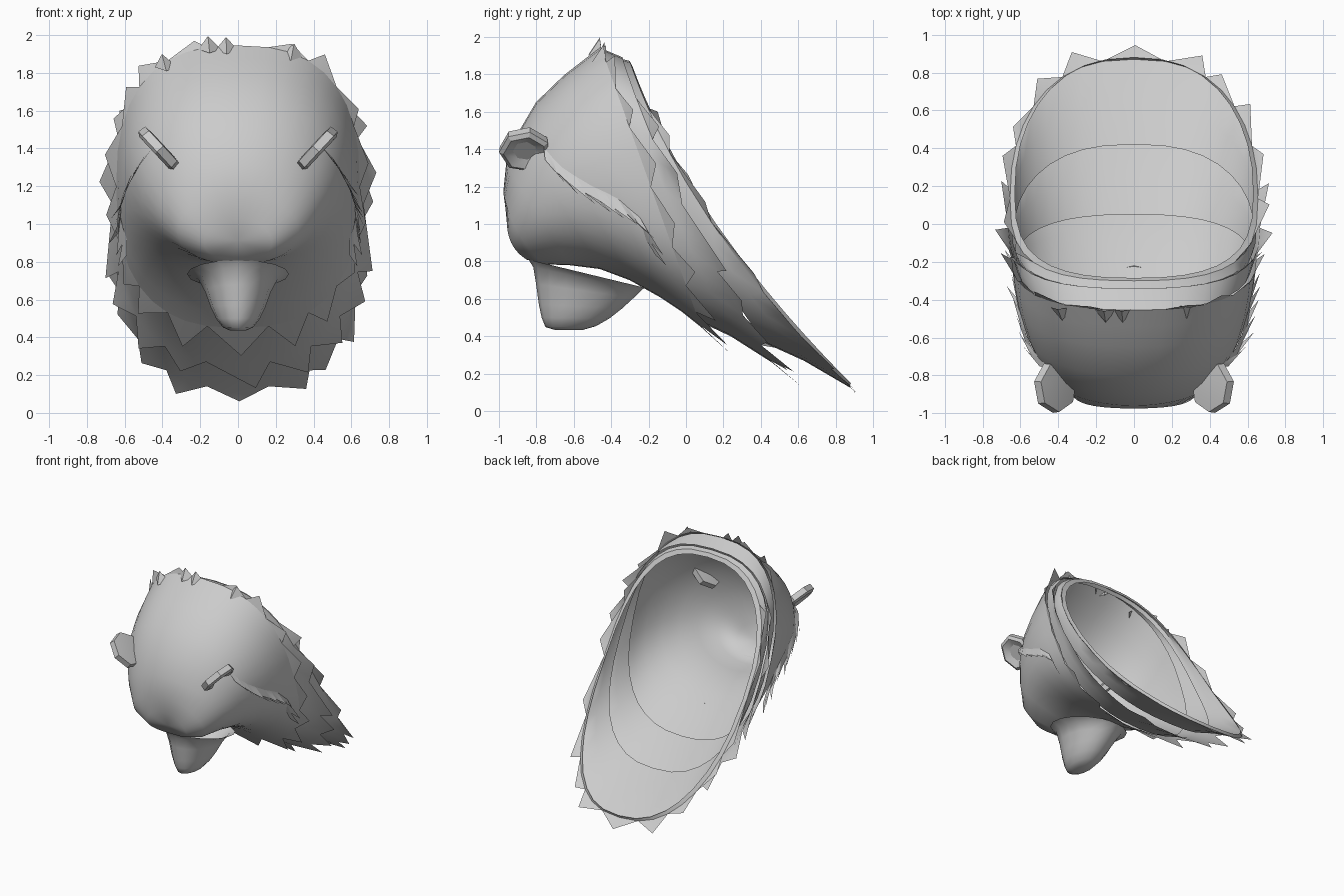
import bpy, math, random
from mathutils import Vector

if "Cube" in bpy.data.objects:
    bpy.data.objects.remove(bpy.data.objects["Cube"])

random.seed(4)
SEG = 36


def make(name, verts, faces, angle=45):
    me = bpy.data.meshes.new(name)
    me.from_pydata([tuple(v) for v in verts], [], faces)
    me.validate()
    ob = bpy.data.objects.new(name, me)
    bpy.context.collection.objects.link(ob)
    bpy.ops.object.select_all(action='DESELECT')
    ob.select_set(True)
    bpy.context.view_layer.objects.active = ob
    bpy.ops.object.shade_smooth_by_angle(angle=math.radians(angle))
    return ob


def ring(top, bot, w, e=0.8, bulge=(0, 0), seg=SEG):
    """Slanted superellipse given by its top and bottom (y, z) and half width."""
    pts = []
    for i in range(seg):
        t = 2 * math.pi * i / seg
        c, s = math.cos(t), math.sin(t)
        c = math.copysign(abs(c) ** e, c)
        s = math.copysign(abs(s) ** e, s)
        k = 1 - s * s
        y = (top[0] + bot[0]) / 2 + s * (top[0] - bot[0]) / 2 + bulge[0] * k
        z = (top[1] + bot[1]) / 2 + s * (top[1] - bot[1]) / 2 + bulge[1] * k
        pts.append(Vector((w * c, y, z)))
    return pts


def loft(rings, cap=False):
    n = len(rings[0])
    verts = [v for r in rings for v in r]
    faces = [(k * n + i, k * n + (i + 1) % n, (k + 1) * n + (i + 1) % n, (k + 1) * n + i)
             for k in range(len(rings) - 1) for i in range(n)]
    if cap:
        verts.append(sum(rings[-1], Vector()) / n)
        b = (len(rings) - 1) * n
        faces += [(b + i, b + (i + 1) % n, len(verts) - 1) for i in range(n)]
    return verts, faces


def add_spikes(verts, faces, edge, prev, start, flare, top_len, low_len, top_limit=2):
    """Fur tufts, each spanning two edge segments, on an open edge ring."""
    n = len(edge)
    cen = sum(edge, Vector()) / n
    for i in range(0, n, 2):
        m = edge[(i + 1) % n]
        flow = (m - prev[(i + 1) % n]).normalized()
        s = math.sin(2 * math.pi * (i + 1) / n)
        if s > top_limit:
            continue
        low = (1 - s) / 2
        ln = (top_len + (low_len - top_len) * low) * random.uniform(0.6, 1.15)
        rad = m - cen
        rad.y = 0
        side = (edge[(i + 2) % n] - edge[i]) * random.uniform(-0.35, 0.35)
        out = flare * (1 - 0.7 * max(0, -s)) * random.uniform(0.5, 1.2)
        verts.append(m + flow * ln + rad.normalized() * out + side)
        k = len(verts) - 1
        faces += [(start + i, start + (i + 1) % n, k),
                  (start + (i + 1) % n, start + (i + 2) % n, k)]


# head: dome and throat lofted from the back edge to the face
head = [ring((-.455, 1.945), (.08, .45), .645, .79),
        ring((-.54, 1.88), (-.02, .53), .635, .82),
        ring((-.65, 1.795), (-.14, .61), .615, .86),
        ring((-.80, 1.65), (-.30, .70), .57, .9),
        ring((-.90, 1.48), (-.46, .76), .51, .95),
        ring((-.96, 1.32), (-.62, .78), .43, 1),
        ring((-.975, 1.17), (-.76, .785), .32, 1, (-.03, -.02)),
        ring((-.955, 1.03), (-.85, .81), .18, 1, (-.03, -.02))]
v, f = loft(head, True)
add_spikes(v, f, head[0], head[1], 0, .05, .02, .19, .97)
head_ob = make("head", v, f, 60)

# two shingled mane layers behind the head, open in the middle
mane2 = [ring((-.455, 1.94), (.05, .49), .62, .8),
         ring((-.40, 1.915), (.24, .40), .645, .79, (-.03, .02)),
         ring((-.34, 1.89), (.46, .26), .665, .78, (-.08, .03))]
v, f = loft(mane2)
add_spikes(v, f, mane2[2], mane2[1], 2 * SEG, .08, .03, .19, .75)
make("middle_mane", v, f)

mane3 = [ring((-.36, 1.86), (.42, .365), .635, .8, (-.09, .02)),
         ring((-.34, 1.88), (.63, .27), .65, .78, (-.13, .02)),
         ring((-.30, 1.87), (.87, .13), .655, .79, (-.15, .01))]
v, f = loft(mane3)
add_spikes(v, f, mane3[2], mane3[1], 2 * SEG, .08, .03, .13, .75)
make("outer_mane", v, f)

# narrow turned-in rim of the opening
make("mane_rim", *loft([mane3[2], ring((-.285, 1.84), (.88, .15), .63, .82, (-.14, .01))]))

# tufts on the crown
v, f = [], []
for x, y, z in [(-.15, -.47, 1.925), (-.06, -.47, 1.92), (.28, -.45, 1.885), (-.38, -.46, 1.83)]:
    b = len(v)
    v += [Vector((x - .06, y + .02, z)), Vector((x + .06, y + .02, z)),
          Vector((x, y - .05, z - .02)), Vector((x * 1.06, y + .01, z + .07))]
    f += [(b, b + 2, b + 3), (b + 2, b + 1, b + 3)]
make("crown_tufts", v, f)

# muzzle hanging below the face: front (y, z), back (y, z), half width
muzzle = [ring(a, b, w, 1, (0, 0), 16) for a, b, w in [
    ((-.84, .81), (-.22, .66), .27), ((-.815, .77), (-.24, .645), .21),
    ((-.80, .68), (-.28, .605), .175), ((-.785, .57), (-.34, .55), .145),
    ((-.77, .50), (-.41, .495), .115), ((-.75, .45), (-.48, .455), .08),
    ((-.70, .435), (-.55, .435), .04)]]
make("muzzle", *loft(muzzle, True), 60)


def on_head(p, lift):
    ok, loc, nor, _ = head_ob.closest_point_on_mesh(p)
    out = loc - Vector((0, -.4, 1.2))
    return loc + nor * (lift if nor.dot(out) > 0 else -lift)


for s, tag in ((-1, "left"), (1, "right")):
    # cupped ear with seven sides, tilted outward
    c = Vector((s * .42, -.86, 1.395))
    u = Vector((s * .68, 0, .73)).normalized()
    d = Vector((0, 1, 0))
    nrm = Vector((s * .73, 0, -.68)).normalized()
    rings = []
    for r, h in ((.12, .03), (.145, .015), (.14, -.03), (.08, -.035)):
        rings.append([c + nrm * h + u * (r * math.cos(a)) + d * (r * .95 * math.sin(a))
                      for a in [2 * math.pi * i / 7 + .2 for i in range(7)]])
    rings.insert(0, [c - nrm * .01 + (p - c) * .55 for p in rings[0]])
    v, f = loft(rings, True)
    f.append(tuple(range(7)))
    make("ear_" + tag, v, f, 25)

    # jagged cheek fur lying on the head, from ear to throat
    path = [(.48, -.74, 1.34), (.56, -.62, 1.22), (.62, -.46, 1.12), (.65, -.32, 1.05),
            (.64, -.2, .95), (.58, -.16, .84)]
    pts = [Vector((s * x, y, z)) for x, y, z in path]
    v, f = [], []
    for a, b in zip(pts, pts[1:]):
        for k in range(2):
            p, q = a.lerp(b, k / 2), a.lerp(b, (k + 1) / 2)
            o = len(v)
            up = Vector((0, -.05, .08))
            tip = on_head(q + Vector((0, .06, -.06)), .03)
            tip.x += s * random.uniform(.01, .05)
            v += [on_head(p + up, .004), on_head(q + up, .004),
                  on_head(p, .025), on_head(q, .025), tip]
            f += [(o, o + 1, o + 3, o + 2), (o + 2, o + 3, o + 4)]
    make("cheek_fur_" + tag, v, f)
